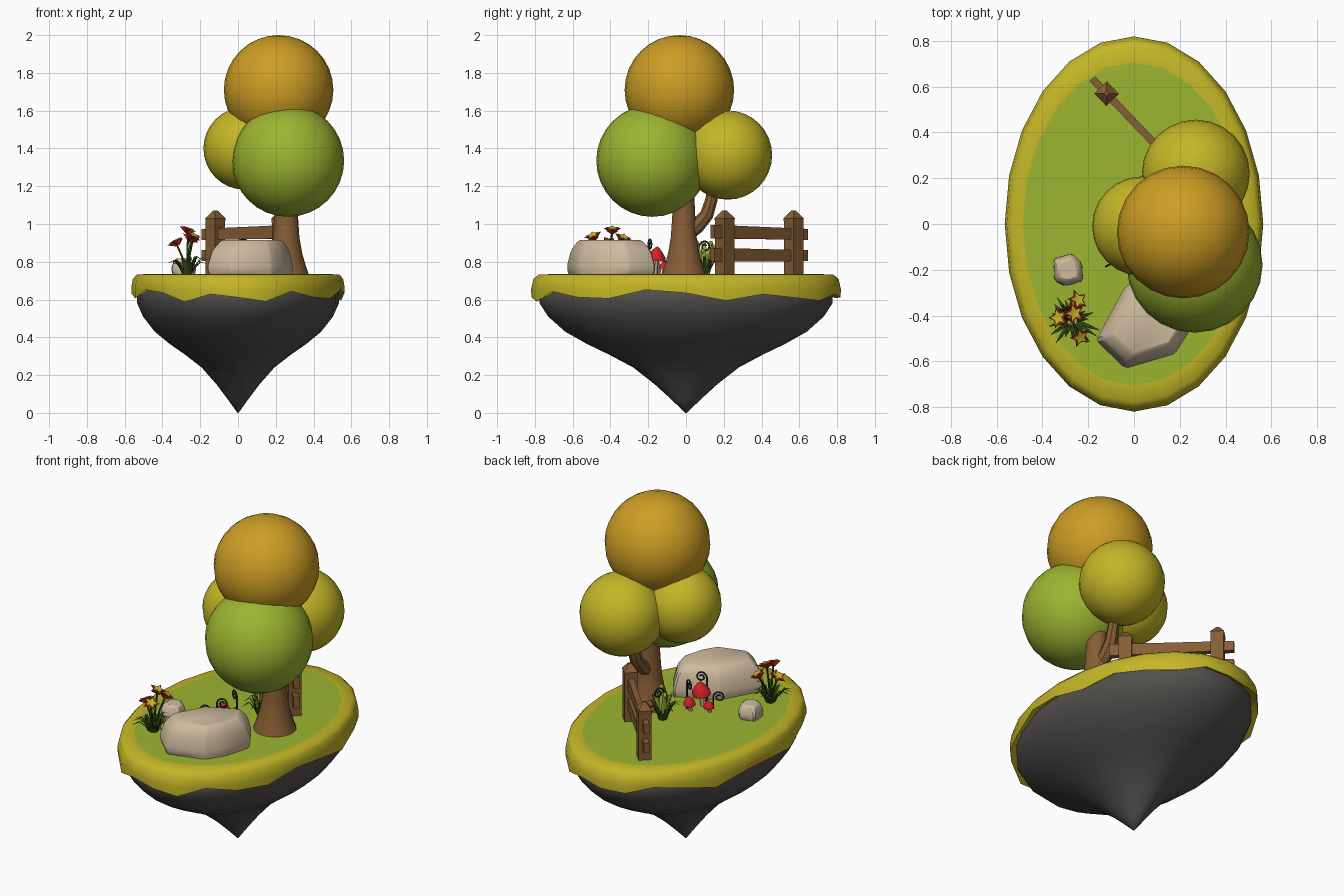
import bpy, bmesh, math, random
from mathutils import Vector as V

if "Cube" in bpy.data.objects:
    bpy.data.objects.remove(bpy.data.objects["Cube"])

random.seed(4)
TAU = math.tau


def mat(name, r, g, b):
    m = bpy.data.materials.new(name)
    m.diffuse_color = (r, g, b, 1)
    m.use_nodes = True
    m.node_tree.nodes["Principled BSDF"].inputs["Base Color"].default_value = m.diffuse_color
    return m


GREEN = mat("leaf_green", 0.33, 0.46, 0.03)
YELLOW = mat("leaf_yellow", 0.55, 0.47, 0.02)
ORANGE = mat("leaf_orange", 0.61, 0.34, 0.018)
BROWN = mat("wood_brown", 0.24, 0.11, 0.035)
ROCK = mat("dark_rock", 0.085, 0.08, 0.074)
STONE = mat("pale_stone", 0.62, 0.50, 0.35)
RED = mat("red", 0.65, 0.015, 0.02)
DARK = mat("dark_green", 0.035, 0.07, 0.008)
COIL = mat("dark_grey", 0.03, 0.03, 0.03)


def finish(bm, name, mats, smooth=40, bevel=0):
    bmesh.ops.recalc_face_normals(bm, faces=bm.faces)
    if bevel:
        bmesh.ops.bevel(bm, geom=bm.edges[:], offset=bevel, segments=1, affect='EDGES')
    me = bpy.data.meshes.new(name)
    bm.to_mesh(me)
    bm.free()
    for m in mats:
        me.materials.append(m)
    if smooth:
        me.polygons.foreach_set("use_smooth", [True] * len(me.polygons))
        me.set_sharp_from_angle(angle=math.radians(smooth))
    ob = bpy.data.objects.new(name, me)
    bpy.context.collection.objects.link(ob)
    return ob


def add_loft(bm, rings):
    """Skin a list of equal rings of points and cap both ends."""
    vs = [[bm.verts.new(p) for p in r] for r in rings]
    n = len(vs[0])
    for a, b in zip(vs, vs[1:]):
        for i in range(n):
            bm.faces.new((a[i], a[(i + 1) % n], b[(i + 1) % n], b[i]))
    bm.faces.new(vs[0][::-1])
    bm.faces.new(vs[-1])


def loft(name, rings, m, smooth=40, bevel=0):
    bm = bmesh.new()
    add_loft(bm, rings)
    return finish(bm, name, [m], smooth, bevel)


def tube(path, radii, side, sides=8, flat=1.0):
    """Rings swept along a path; side is the fixed width direction."""
    path, u, rings = [V(p) for p in path], V(side).normalized(), []
    for i, p in enumerate(path):
        t = path[min(i + 1, len(path) - 1)] - path[max(i - 1, 0)]
        v = t.cross(u).normalized()
        rings.append([p + radii[i] * (u * math.cos(TAU * k / sides) + v * flat * math.sin(TAU * k / sides))
                      for k in range(sides)])
    return rings


def ellipse(s, z, n=24):
    return [V((0.565 * s * math.sin(TAU * k / n), 0.82 * s * math.cos(TAU * k / n),
               z[k] if isinstance(z, list) else z)) for k in range(n)]


# Island rock underside
loft("island_rock", [ellipse(s, z) for s, z in (
    (0.9, 0.69), (0.945, 0.65), (0.945, 0.58), (0.89, 0.51), (0.78, 0.43), (0.64, 0.365), (0.5, 0.31),
    (0.34, 0.24), (0.2, 0.15), (0.1, 0.075), (0.005, 0.0))], ROCK, 60)

# Grass layer with a ragged hanging rim
drip = [0.62 + 0.026 * math.sin(k * 2.1) + random.uniform(-0.016, 0.016) for k in range(24)]
bm = bmesh.new()
add_loft(bm, [ellipse(0.9, 0.67), ellipse(0.965, [d + 0.012 for d in drip]), ellipse(0.998, drip),
              ellipse(1.0, [d * 0.4 + 0.41 for d in drip]), ellipse(0.985, 0.71), ellipse(0.95, 0.732),
              ellipse(0.86, 0.735)])
for f in bm.faces:
    c = f.calc_center_median()
    if c.z > 0.734:
        f.material_index = 1
    elif c.z < 0.66 and c.x < -0.4 and 0 < c.y < 0.3:
        f.material_index = 2
finish(bm, "grass_layer", [YELLOW, GREEN, ORANGE], 50)

# Tree crown
for name, c, r, m in (("crown_top", (0.215, -0.035, 1.71), 0.29, ORANGE),
                      ("crown_front", (0.265, -0.178, 1.335), 0.297, GREEN),
                      ("crown_left", (0.035, -0.01, 1.4), 0.218, YELLOW),
                      ("crown_back", (0.27, 0.22, 1.365), 0.236, YELLOW)):
    bm = bmesh.new()
    bmesh.ops.create_uvsphere(bm, u_segments=24, v_segments=16, radius=r)
    bmesh.ops.translate(bm, verts=bm.verts, vec=c)
    finish(bm, name, [m])

# Trunk and branch
loft("trunk", tube([(0.255, -0.012, z) for z in (0.72, 0.77, 0.84, 0.93, 1.05, 1.2, 1.4)],
                   (0.124, 0.107, 0.086, 0.07, 0.062, 0.055, 0.04), (1, 0, 0), 14), BROWN)
loft("branch", tube([(0.25, 0.0, 0.95), (0.25, 0.06, 0.99), (0.255, 0.11, 1.05), (0.26, 0.135, 1.13),
                     (0.265, 0.15, 1.25)], (0.045, 0.04, 0.036, 0.032, 0.028), (1, 0, 0), 8), BROWN)


# Stones
def stone(name, outline, levels, bevel):
    c = sum((V(p) for p in outline), V((0, 0))) / len(outline)
    loft(name, [[(*(c + (V(p) - c) * s), z) for p in outline] for s, z in levels], STONE, 30, bevel)


stone("large_stone", [(-0.17, -0.51), (-0.04, -0.635), (0.18, -0.57), (0.25, -0.46), (0.295, -0.3),
                      (0.2, -0.155), (-0.04, -0.27)],
      ((0.94, 0.72), (1.0, 0.77), (0.9, 0.86), (0.72, 0.915)), 0.012)
stone("small_stone", [(-0.355, -0.15), (-0.35, -0.25), (-0.3, -0.275), (-0.22, -0.25), (-0.225, -0.17),
                      (-0.27, -0.125)], ((0.85, 0.72), (1.0, 0.765), (0.7, 0.818)), 0.01)

# Fence
P1, P2 = V((-0.12, 0.57, 0)), V((0.23, 0.205, 0))
D = (P2 - P1).normalized()
S = V((-D.y, D.x, 0))
UP = V((0, 0, 1))


def rect(c, a, b):
    return [c + a + b, c - a + b, c - a - b, c + a - b]


for name, p in (("fence_post_left", P1), ("fence_post_right", P2)):
    loft(name, [rect(p + UP * z, D * h, S * h) for z, h in
                ((0.72, 0.036), (1.0, 0.036), (1.03, 0.038), (1.072, 0.008))], BROWN, 20)
for name, z1, z2 in (("fence_rail_top", 0.945, 0.96), ("fence_rail_low", 0.832, 0.838)):
    loft(name, [rect(P1 - D * 0.09 + UP * z1, S * 0.016, UP * 0.029),
                rect(P2 + D * 0.09 + UP * z2, S * 0.016, UP * 0.036)], BROWN, 20)


# Grass tufts: thin bent blades fanned around a point
def tuft(name, x, y, count, reach, height, width, m):
    bm = bmesh.new()
    for i in range(count):
        a = TAU * (i + random.uniform(-0.3, 0.3)) / count
        d = V((math.cos(a), math.sin(a), 0))
        r, h = reach * random.uniform(0.4, 1), height * random.uniform(0.7, 1)
        base = V((x, y, 0.725)) + d * 0.02
        pts = [base, base + d * r * 0.25 + UP * h * 0.55, base + d * r * 0.6 + UP * h * 0.95, base + d * r + UP * h * 0.8]
        add_loft(bm, tube(pts, (width * 0.7, width, width * 0.8, 0.001), d.cross(UP), 4, 0.3))
    finish(bm, name, [m])


tuft("flower_leaves", -0.27, -0.42, 20, 0.11, 0.11, 0.009, DARK)
tuft("fence_grass", 0.085, 0.1, 16, 0.10, 0.12, 0.009, DARK)
tuft("fence_leaves", 0.085, 0.1, 6, 0.07, 0.2, 0.014, GREEN)


# Flowers: red star cup with a yellow star inside
def star(c, n, r, lift, depth):
    q = UP.rotation_difference(V(n))
    def ring(s, z):
        return [c + q @ V((math.cos(TAU * k / 10) * s * (1 if k % 2 else 0.5),
                           math.sin(TAU * k / 10) * s * (1 if k % 2 else 0.5), z)) for k in range(10)]
    return [ring(r * 0.25, lift - depth), ring(r, lift), ring(r * 0.2, lift - depth * 0.3)]


for i, (p, n) in enumerate((((-0.265, -0.39, 0.965), (0.3, 0.0, 0.9)), ((-0.25, -0.335, 0.92), (0.4, 0.3, 0.8)),
                            ((-0.24, -0.49, 0.93), (0.4, -0.3, 0.8)), ((-0.325, -0.41, 0.9), (-0.4, 0.1, 0.8)))):
    p = V(p)
    base = V((-0.27, -0.42, 0.72))
    loft(f"flower_stem_{i}", tube([base, base.lerp(p, 0.5) + UP * 0.02, p - UP * 0.01], [0.006] * 3,
                                  (1, 0, 0), 5), DARK)
    loft(f"flower_petals_{i}", star(p, n, 0.05, 0.01, 0.025), RED, 20)
    loft(f"flower_centre_{i}", star(p, n, 0.039, 0.016, 0.012), YELLOW, 20)

# Mushrooms
for i, (x, y, h, r) in enumerate(((0.0, -0.17, 0.085, 0.052), (0.02, -0.075, 0.05, 0.034), (-0.076, -0.12, 0.04, 0.03))):
    b = V((x, y, 0.725))
    lean = V((0.1, 0.12, 1))
    loft(f"mushroom_stem_{i}", tube([b, b + lean * h], (r * 0.38, r * 0.28), (1, 0, 0), 8), STONE)
    loft(f"mushroom_cap_{i}", tube([b + lean * (h + r * t) for t in (0.05, -0.1, 0.35, 0.8, 1.2, 1.35)],
                                   [r * s for s in (0.3, 1.0, 0.95, 0.6, 0.25, 0.03)], (1, 0, 0), 12), RED, 60)

# Curled tendrils: upright stem ending in a spiral
for i, (x, y, h, a) in enumerate(((0.05, -0.08, 0.17, 2.6), (0.0, -0.2, 0.17, 0.3), (-0.07, -0.16, 0.09, 3.6),
                                  (0.1, 0.07, 0.16, 1.2))):
    d = V((math.cos(a), math.sin(a), 0))
    b = V((x, y, 0.72))
    r = 0.033
    path = [b, b + UP * h * 0.5]
    for k in range(19):
        t, s = math.pi - k * 0.5, r * (1 - k / 24)
        path.append(b + UP * h + d * (r + s * math.cos(t)) + UP * s * math.sin(t))
    loft(f"tendril_{i}", tube(path, [0.005] * len(path), d.cross(UP), 5), COIL)
